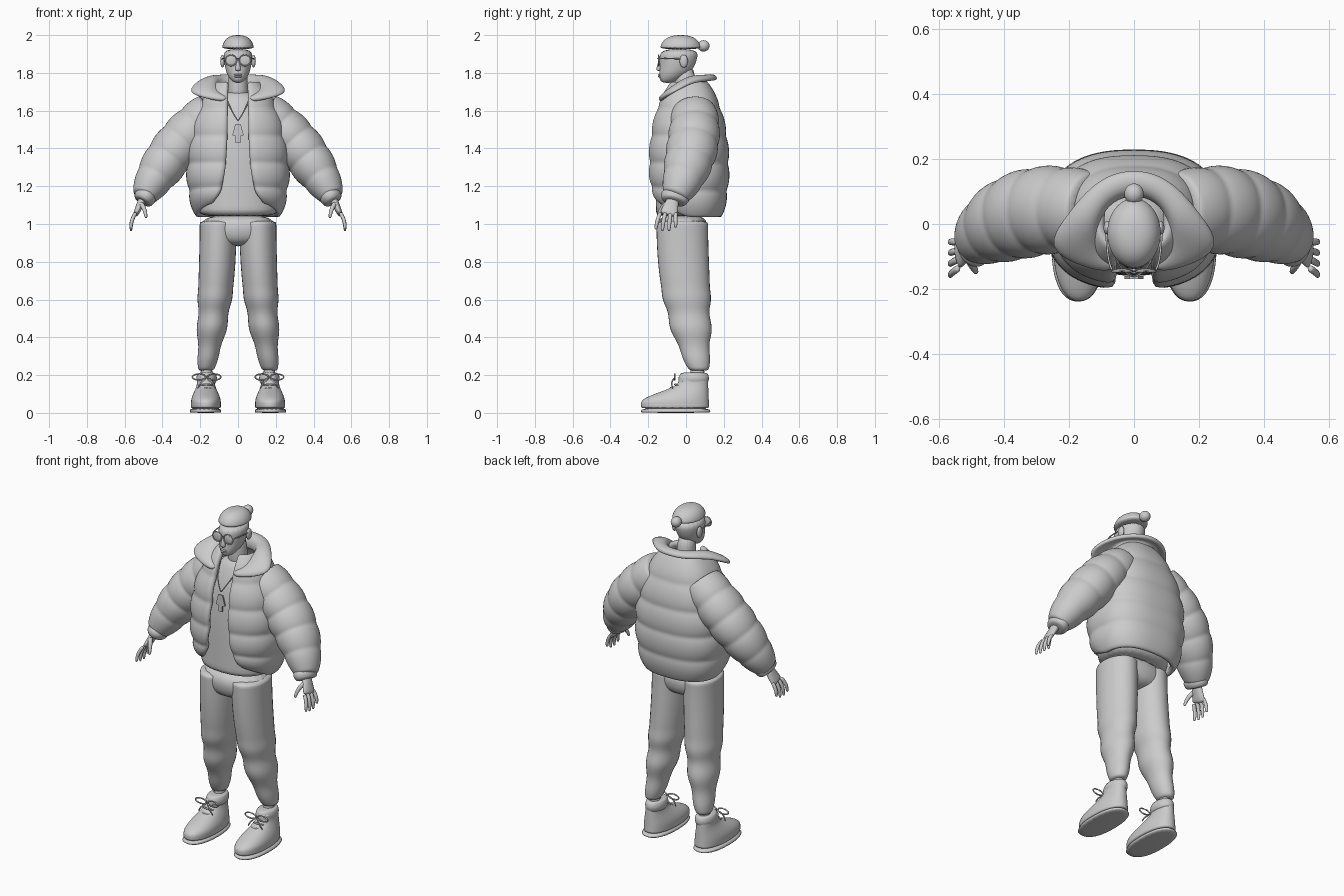
import bpy
import bmesh
from math import sin, cos, pi, asin, copysign
from mathutils import Vector, Matrix

if "Cube" in bpy.data.objects:
    bpy.data.objects.remove(bpy.data.objects["Cube"])

shade = (.6, .6, .6, 1)
grey = bpy.data.materials.new("plain_grey")
grey.use_nodes = True
grey.diffuse_color = shade
grey.node_tree.nodes["Principled BSDF"].inputs["Base Color"].default_value = shade


def finish(name, bm, mirror=False, thick=0, offset=-1, levels=0, smooth=True):
    """Turn a bmesh into an object with the usual modifiers."""
    bmesh.ops.recalc_face_normals(bm, faces=bm.faces)
    for face in bm.faces:
        face.smooth = smooth
    mesh = bpy.data.meshes.new(name)
    bm.to_mesh(mesh)
    bm.free()
    mesh.materials.append(grey)
    obj = bpy.data.objects.new(name, mesh)
    bpy.context.collection.objects.link(obj)
    if mirror:
        obj.modifiers.new("Mirror", "MIRROR")
    if thick:
        solid = obj.modifiers.new("Solidify", "SOLIDIFY")
        solid.thickness, solid.offset = thick, offset
    if levels:
        subdivision = obj.modifiers.new("Subdivision", "SUBSURF")
        subdivision.levels = subdivision.render_levels = levels


def bridge(bm, rings, closed):
    """Join successive rings of vertices with quads."""
    for low, high in zip(rings, rings[1:]):
        count = len(low)
        for i in range(count if closed else count - 1):
            j = (i + 1) % count
            bm.faces.new((low[i], low[j], high[j], high[i]))


def steps(count):
    return [i / count for i in range(count + 1)]


def power(value, exponent):
    return copysign(abs(value) ** exponent, value)


def ease(value, start, end):
    """Smooth climb from zero to one between start and end."""
    s = min(1, max(0, (value - start) / (end - start)))
    return s * s * (3 - 2 * s)


def bezier(a, b, c, t):
    a, b, c = Vector(a), Vector(b), Vector(c)
    return a.lerp(b, t).lerp(b.lerp(c, t), t)


def puffs(t, count, swell):
    """Swelling between evenly spaced stitched seams."""
    return 1 + swell * abs(sin(pi * count * t)) ** .7


def loft(name, rows, sides=16, level=True, hint="Y", square=1, levels=1, mirror=False):
    """Closed skin through rows of (centre, radius across, radius along the hint axis)."""
    bm = bmesh.new()
    centres = [Vector(row[0]) for row in rows]
    axis = Vector((0, 1, 0)) if hint == "Y" else Vector((0, 0, 1))
    rings = []
    for k, (centre, wide, deep) in enumerate(rows):
        ahead = centres[min(k + 1, len(rows) - 1)] - centres[max(k - 1, 0)]
        tangent = Vector((0, 0, 1)) if level else ahead.normalized()
        along = (axis - tangent * axis.dot(tangent)).normalized()
        across = along.cross(tangent)
        angles = [2 * pi * i / sides for i in range(sides)]
        rings.append([bm.verts.new(centres[k] + across * wide * power(cos(a), square)
                                   + along * deep * power(sin(a), square)) for a in angles])
    bridge(bm, rings, True)
    bm.faces.new(rings[0])
    bm.faces.new(rings[-1])
    finish(name, bm, mirror, levels=levels)


def tube(name, points, radius, mirror=True, hint="Y"):
    loft(name, [(p, radius, radius) for p in points], 6, False, hint, mirror=mirror)


def hoop(name, centre, wide, high, radius):
    """Upright ring made of tube, repeated on the other side."""
    turns = [2 * pi * t for t in steps(20)]
    loops = [Vector(centre) + Vector((wide * sin(a), 0, high * cos(a))) for a in turns]
    tube(name, loops, radius)


def ball(name, centre, size, mirror=False):
    bm = bmesh.new()
    bmesh.ops.create_uvsphere(bm, u_segments=24, v_segments=16, radius=1,
                              matrix=Matrix.Translation(centre) @ Matrix.Diagonal((*size, 1)))
    finish(name, bm, mirror)


# Trousers: hips, then one mirrored leg that tapers and creases below the knee
loft("trouser_hips", [((0, -.02, 1.06), .2, .14), ((0, -.02, .94), .21, .14),
                      ((0, -.02, .88), .12, .1)], square=.9, levels=2)
leg = []
for t in steps(36):
    crease = 1 + .06 * sin(9 * pi * t) * ease(t, .4, .6)
    centre = (.105 + .065 * t ** 2, -.02 + .09 * t ** 2, 1.02 - .8 * t)
    leg.append((centre, (.1 - .06 * t ** 3) * crease, (.14 - .09 * t ** 3) * crease))
loft("trouser_leg", leg, mirror=True)
loft("ankle", [((.166, .06, z), .034, .042) for z in (.3, .1)], mirror=True)

# Shoes: flat sole, upper whose front edge rises to the ankle, padded cuff
loft("shoe_sole", [((.172, -.055, z), .084, .186) for z in (0, .005, .03)], 24, square=.85, mirror=True)
upper = []
for t in steps(14):
    rise = ease(t, .2, .8)
    front, heel = -.24 + .2 * rise, .125 - .01 * t
    upper.append(((.17, (front + heel) / 2, .02 + .18 * t), .08 - .033 * rise, (heel - front) / 2))
loft("shoe_upper", upper, 24, square=.9, mirror=True)
loft("shoe_cuff", [((.166, .042, .15 + .065 * t), .045 + .011 * sin(pi * t), .07 + .012 * sin(pi * t))
                   for t in steps(6)], mirror=True)

# Laces: crossing bars, two bow loops and two loose ends
for t in steps(3):
    middle = Vector((.168, -.115 + .07 * t, .115 + .06 * t))
    corner = Vector((.04, .03, -.01))
    tube("lace_bar", [middle + corner, middle, middle + corner * Vector((-1, 1, 1)).x + Vector((0, .06, -.02))],
         .006)
for side in (-1, 1):
    hoop("lace_bow", (.166 + side * .04, -.06, .19), .036, .016, .005)
    knot = Vector((.166, -.06, .185))
    tube("lace_end", [knot, knot + Vector((side * .03, -.02, -.02)), knot + Vector((side * .05, -.01, -.06))],
         .005)

# Shirt narrowing to the neckline
loft("shirt", [((0, -.012 + .012 * t, 1.035 + .67 * t), .21 * (1 - .7 * t ** 5), .15 * (1 - .6 * t ** 5))
               for t in steps(16)], 24, square=.9)

# Open jacket body: the front hem lifts and the opening widens towards the bottom
bm = bmesh.new()
rings = []
for t in steps(40):
    hem = 1 - t
    swell = puffs(t, 5, .05) * (1 - .2 * hem ** 6)
    width = .27 * (1 - .6 * t ** 4) * swell
    depth = .213 * (1 - .55 * t ** 4) * swell
    gap = .055 + .075 * hem ** 4
    start = asin((gap / width) ** 1.25)
    ring = []
    for s in steps(36):
        a = start + 2 * (pi - start) * s
        lift = .09 * hem ** 6 * max(0, cos(a))
        ring.append(bm.verts.new((width * power(sin(a), .8), .013 - depth * power(cos(a), .8),
                                  1.03 + .73 * t + lift)))
    rings.append(ring)
bridge(bm, rings, False)
finish("jacket_body", bm, thick=.035, levels=1)

# Quilted sleeves that hang in a curve from shoulder to wrist, with padded cuffs
shoulder, elbow, wrist = (.13, .04, 1.6), (.36, .07, 1.41), (.5, -.06, 1.14)
sleeve = []
for t in steps(40):
    radius = (.125 - .065 * t ** 4 - .02 * (1 - t) ** 4) * puffs(t, 5, .07)
    sleeve.append((bezier(shoulder, elbow, wrist, t), radius, radius * 1.08))
loft("jacket_sleeve", sleeve, 24, False, mirror=True)
loft("sleeve_cuff", [(Vector((.475, -.05, 1.17)).lerp((.508, -.066, 1.115), t),
                      .046 + .014 * sin(pi * t), .062 + .016 * sin(pi * t)) for t in steps(6)],
     level=False, mirror=True)

# Spread collar swept from the back of the neck round to the pointed lapel
bm = bmesh.new()
rings = []
reaches = (.07, .07, .07, .09, .17, .08, .03)
for t, reach in zip(steps(6), reaches):
    a = .85 * pi * t
    inner = Vector((.12 * sin(a), -.015 + .115 * cos(a), 1.77 - .11 * ease(t, .5, 1)))
    outward = Vector((sin(a), cos(a), -.4 * t)) * reach
    crest = inner + outward * .5 + Vector((0, 0, .015))
    foot = inner - Vector((0, 0, .06))
    rings.append([bm.verts.new(p) for p in (foot, inner, crest, inner + outward)])
bridge(bm, rings, False)
finish("jacket_collar", bm, mirror=True, thick=.03, offset=0, levels=2)

# Hands: flattening palm, four fingers and a thumb
loft("palm", [(Vector((.5, -.065, 1.14)).lerp((.545, -.095, 1.045), t), .024 - .01 * t, .03 + .02 * t)
              for t in steps(4)], level=False, mirror=True)
for t, reach in zip(steps(3), (.09, .1, .1, .08)):
    root = Vector((.54, -.135 + .08 * t, 1.06))
    knuckle = root + Vector((.03, -.02 + .02 * t, -.04))
    tip = root + Vector((.026, -.025 + .025 * t, -reach))
    loft("finger", [(bezier(root, knuckle, tip, s), .011 - .005 * s ** 4, .012 - .005 * s ** 4)
                    for s in steps(6)], 8, False, mirror=True)
loft("thumb", [(bezier((.515, -.1, 1.11), (.49, -.14, 1.08), (.486, -.15, 1.03), s),
                .014 - .007 * s ** 2, .015 - .008 * s ** 2) for s in steps(6)], 8, False, mirror=True)

# Neck, head, hair cap and bun
loft("neck", [((0, 0, 1.64), .065, .065), ((0, 0, 1.7), .052, .055), ((0, -.01, 1.85), .053, .06)])
loft("face", [((0, -.1, 1.745), .025, .035), ((0, -.07, 1.785), .056, .075), ((0, -.05, 1.82), .068, .09),
              ((0, -.04, 1.87), .076, .1), ((0, -.035, 1.93), .08, .105)], 20, levels=2)
loft("hair_cap", [((0, -.028, 1.925 + .075 * sin(a)), .085 * cos(a) ** .8, .11 * cos(a) ** .8)
                  for a in [t * 1.5 for t in steps(8)]], 24)
ball("hair_bun", (0, .093, 1.943), (.03, .032, .03))
ball("ear", (.082, -.012, 1.862), (.012, .022, .034), True)
loft("nose", [((0, -.142, 1.81), .016, .012), ((0, -.145, 1.82), .016, .015),
              ((0, -.138, 1.87), .007, .007)], 10)
for height in (1.78, 1.79):
    ball("lip", (0, -.137, height), (.02, .011, .006))

# Sunglasses: round lenses and rims, bridge and temples
ball("lens", (.037, -.143, 1.866), (.029, .006, .027), True)
hoop("lens_rim", (.037, -.146, 1.866), .031, .029, .0035)
tube("glasses_bridge", [(x, -.15, 1.877) for x in (-.012, .012)], .004, False)
tube("glasses_temple", [bezier((.066, -.143, 1.875), (.085, -.12, 1.88), (.085, 0, 1.872), t)
                        for t in steps(8)], .004, hint="Z")

# Necklace cord and leaf-shaped pendant
tube("necklace_cord", [bezier((.07, -.06, 1.69), (.05, -.15, 1.62), (0, -.163, 1.545), t)
                       for t in steps(8)], .004)
half = [(.014, 1.53), (.03, 1.47), (.012, 1.465), (.012, 1.43)]
outline = half + [(-x, z) for x, z in reversed(half)]
bm = bmesh.new()
bm.faces.new([bm.verts.new((x, -.165, z)) for x, z in outline])
finish("pendant", bm, thick=.009, offset=0, smooth=False)
